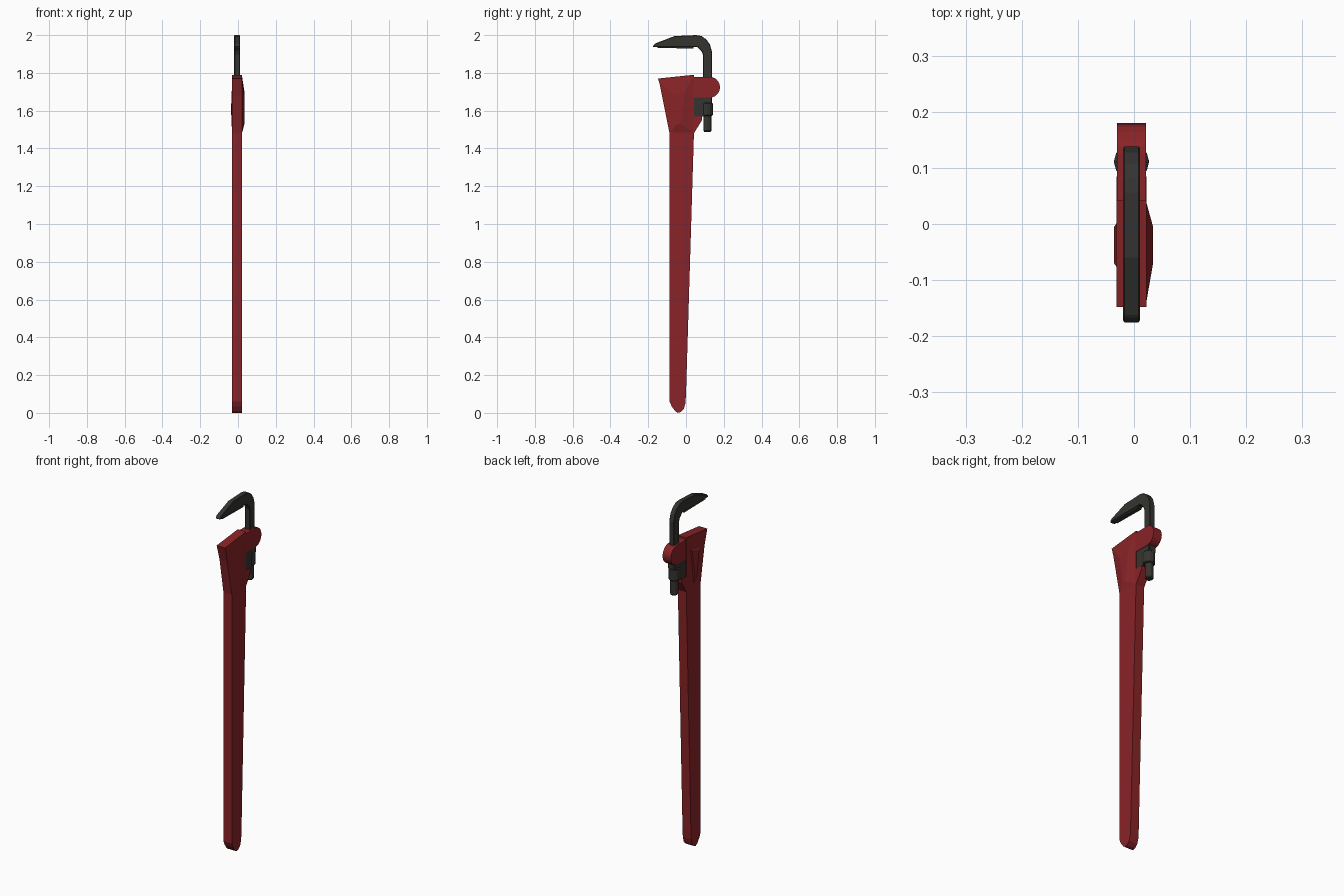
import bpy, bmesh, math

if "Cube" in bpy.data.objects:
    bpy.data.objects.remove(bpy.data.objects["Cube"])

CX = -0.0045  # mid-plane of the tool


def material(name, rgb):
    m = bpy.data.materials.new(name)
    m.diffuse_color = (*rgb, 1)
    m.use_nodes = True
    m.node_tree.nodes["Principled BSDF"].inputs["Base Color"].default_value = m.diffuse_color
    return m


RED = material("red_paint", (0.25, 0.017, 0.02))
STEEL = material("dark_steel", (0.035, 0.034, 0.03))


def loft(name, mat, x0, prof0, x1, prof1=None, bevel=0.0):
    """Solid between two (y, z) outlines lying at x0 and x1."""
    prof1 = prof1 or prof0
    bm = bmesh.new()
    a = [bm.verts.new((x0, y, z)) for y, z in prof0]
    b = [bm.verts.new((x1, y, z)) for y, z in prof1]
    bm.faces.new(a)
    bm.faces.new(b[::-1])
    n = len(a)
    for i in range(n):
        j = (i + 1) % n
        bm.faces.new((a[j], a[i], b[i], b[j]))
    bmesh.ops.recalc_face_normals(bm, faces=bm.faces)
    me = bpy.data.meshes.new(name)
    bm.to_mesh(me)
    bm.free()
    me.materials.append(mat)
    ob = bpy.data.objects.new(name, me)
    bpy.context.collection.objects.link(ob)
    if bevel:
        mod = ob.modifiers.new("edge_bevel", 'BEVEL')
        mod.width, mod.segments = bevel, 1
    return ob


def slab(name, mat, prof, half, bevel=0.0):
    return loft(name, mat, CX - half, prof, CX + half, None, bevel)


def cylinder(name, mat, r, y, z0, z1, sides, bevel=0.0):
    bpy.ops.mesh.primitive_cylinder_add(vertices=sides, radius=r, depth=z1 - z0,
                                        location=(CX, y, (z0 + z1) / 2))
    ob = bpy.context.object
    ob.name = name
    ob.data.materials.append(mat)
    if bevel:
        mod = ob.modifiers.new("edge_bevel", 'BEVEL')
        mod.width, mod.segments = bevel, 1
    return ob


# Handle and flared head in one outline
slab("handle", RED, [
    (-0.044, 0.0), (-0.03, 0.004), (-0.012, 0.02), (-0.003, 0.05), (0.0, 0.10),
    (0.042, 1.48), (0.085, 1.55), (0.085, 1.57), (0.042, 1.57), (0.042, 1.79),
    (-0.148, 1.77), (-0.122, 1.68), (-0.087, 1.48), (-0.087, 0.06),
    (-0.076, 0.035), (-0.058, 0.01)], 0.0265)

# Raised bosses on both cheeks of the head
flat = [(-0.07, 1.68), (-0.005, 1.70), (-0.03, 1.53), (-0.048, 1.53)]
loft("right_cheek", RED, 0.021,
     [(-0.145, 1.768), (0.042, 1.785), (0.042, 1.48), (-0.087, 1.48)], 0.034, flat)
loft("left_cheek", RED, -0.030,
     [(-0.078, 1.69), (0.003, 1.71), (-0.026, 1.50), (-0.052, 1.50)], -0.0355, flat)

# Rounded collar that guides the sliding jaw
arc = [(0.125 + 0.055 * math.cos(t), 1.724 + 0.055 * math.sin(t))
       for t in [math.pi * (i / 12 - 0.5) for i in range(13)]]
slab("collar", RED, [(0.03, 1.669)] + arc + [(0.03, 1.779)], 0.0262)

# Hook jaw with its long shank
slab("hook_jaw", STEEL, [
    (-0.177, 1.938), (-0.165, 1.955), (-0.06, 1.995), (0.055, 2.0), (0.082, 1.995),
    (0.108, 1.977), (0.127, 1.95), (0.138, 1.91), (0.138, 1.60),
    (0.09, 1.60), (0.09, 1.895), (0.082, 1.915), (0.06, 1.938)], 0.0155, 0.003)
slab("upper_tooth_plate", STEEL,
     [(-0.15, 1.932), (0.04, 1.929), (0.04, 1.945), (-0.15, 1.945)], 0.012)

# Threaded end, adjusting nut and the housing behind it
cylinder("shank_end", STEEL, 0.023, 0.113, 1.488, 1.67, 10, 0.006)
cylinder("adjusting_nut", STEEL, 0.0315, 0.111, 1.573, 1.642, 12, 0.005)
slab("nut_housing", STEEL, [(0.035, 1.57), (0.098, 1.57), (0.098, 1.64),
                            (0.135, 1.64), (0.135, 1.672), (0.035, 1.672)], 0.024)
